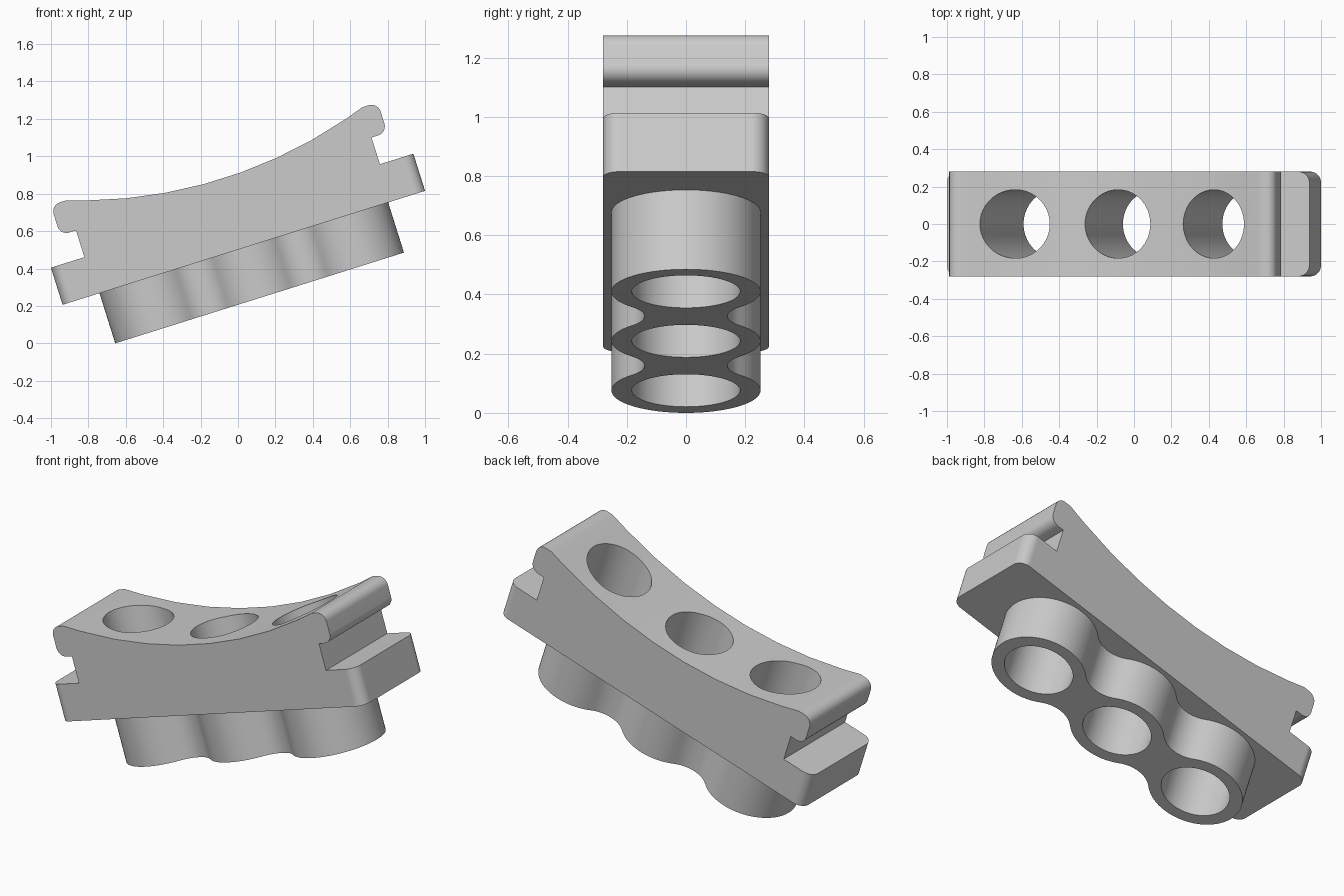
import bpy, bmesh
from math import sin, cos, pi, radians, sqrt, atan2
from mathutils import Matrix

if "Cube" in bpy.data.objects:
    bpy.data.objects.remove(bpy.data.objects["Cube"])

TILT = radians(17.45)
HALF_L, HALF_W, PLATE_H = 1.0157, 0.28, 0.208
PITCH, R_OUT, R_HOLE, DROP = 0.557, 0.252, 0.183, -0.281


def arc(cx, cy, r, a0, a1, n):
    return [(cx + r * cos(a0 + (a1 - a0) * i / n),
             cy + r * sin(a0 + (a1 - a0) * i / n)) for i in range(n + 1)]


def prism(bm, pts, to3d, vec):
    """Extrude a closed outline along vec."""
    face = bm.faces.new([bm.verts.new(to3d(*p)) for p in pts])
    ext = bmesh.ops.extrude_face_region(bm, geom=[face])
    bmesh.ops.translate(bm, vec=vec,
                        verts=[v for v in ext["geom"] if isinstance(v, bmesh.types.BMVert)])
    bmesh.ops.recalc_face_normals(bm, faces=bm.faces)


def finish(bm, name):
    bmesh.ops.recalc_face_normals(bm, faces=bm.faces)
    me = bpy.data.meshes.new(name)
    bm.to_mesh(me)
    bm.free()
    ob = bpy.data.objects.new(name, me)
    bpy.context.collection.objects.link(ob)
    return ob


def boolean(ob, other, op):
    mod = ob.modifiers.new(op, 'BOOLEAN')
    mod.operation, mod.solver, mod.object = op, 'EXACT', other
    bpy.context.view_layer.objects.active = ob
    bpy.ops.object.modifier_apply(modifier=mod.name)
    bpy.data.objects.remove(other)


# Saddle block: side profile with flange, slot and rounded lip at each end
right = [(HALF_L, 0), (HALF_L, PLATE_H), (0.828, PLATE_H), (0.828, 0.358)]
right += arc(0.866, 0.408, 0.05, -pi / 2, 0, 6)
right += arc(0.866, 0.477, 0.05, 0, pi / 2, 6)
sag, end = 0.14, 0.83
R = (end ** 2 + sag ** 2) / (2 * sag)
right += [(u, 0.387 + R - sqrt(R * R - u * u)) for u in (0.83, 0.73, 0.52, 0.312, 0.104)]
profile = right + [(-u, v) for u, v in reversed(right)]
bm = bmesh.new()
prism(bm, profile, lambda u, v: (u, -HALF_W, v), (0, 2 * HALF_W, 0))
corners = [e for e in bm.edges
           if all(abs(abs(v.co.x) - HALF_L) < 1e-4 for v in e.verts)
           and abs(e.verts[0].co.z - e.verts[1].co.z) > 0.1]
bmesh.ops.bevel(bm, geom=corners, offset=0.06, segments=8, profile=0.5, affect='EDGES')
body = finish(bm, "saddle_block")

# Three merged tubes below, with concave fillets between them
neck = 0.14
h = PITCH / 2
rf = (h * h + neck ** 2 - R_OUT ** 2) / (2 * (R_OUT - neck))
yc = neck + rf
t = atan2(yc, h)
top = arc(PITCH, 0, R_OUT, 0, pi - t, 24)
top += arc(h, yc, rf, -t, -pi + t, 12)[1:-1]
top += arc(0, 0, R_OUT, t, pi - t, 16)
top += arc(-h, yc, rf, -t, -pi + t, 12)[1:-1]
top += arc(-PITCH, 0, R_OUT, t, pi, 24)
outline = top + [(x, -y) for x, y in reversed(top[1:-1])]
bm = bmesh.new()
prism(bm, outline, lambda x, y: (x, y, DROP), (0, 0, 0.06 - DROP))
boolean(body, finish(bm, "tube_cluster"), 'UNION')

# Through holes
bm = bmesh.new()
for i in (-1, 0, 1):
    bmesh.ops.create_cone(bm, cap_ends=True, segments=64, radius1=R_HOLE, radius2=R_HOLE,
                          depth=2, matrix=Matrix.Translation((i * PITCH, 0, 0.2)))
boolean(body, finish(bm, "hole_cutter"), 'DIFFERENCE')

# Tilt, then centre and rest on the ground
me = body.data
me.transform(Matrix.Rotation(-TILT, 4, 'Y'))
xs = [v.co.x for v in me.vertices]
zs = [v.co.z for v in me.vertices]
me.transform(Matrix.Translation((-(min(xs) + max(xs)) / 2, 0, -min(zs))))

# Smooth rounded surfaces, keep hard edges
bpy.ops.object.select_all(action='DESELECT')
body.select_set(True)
bpy.context.view_layer.objects.active = body
bpy.ops.object.shade_smooth_by_angle(angle=radians(30))
wn = body.modifiers.new("weighted_normals", 'WEIGHTED_NORMAL')
wn.keep_sharp = True
